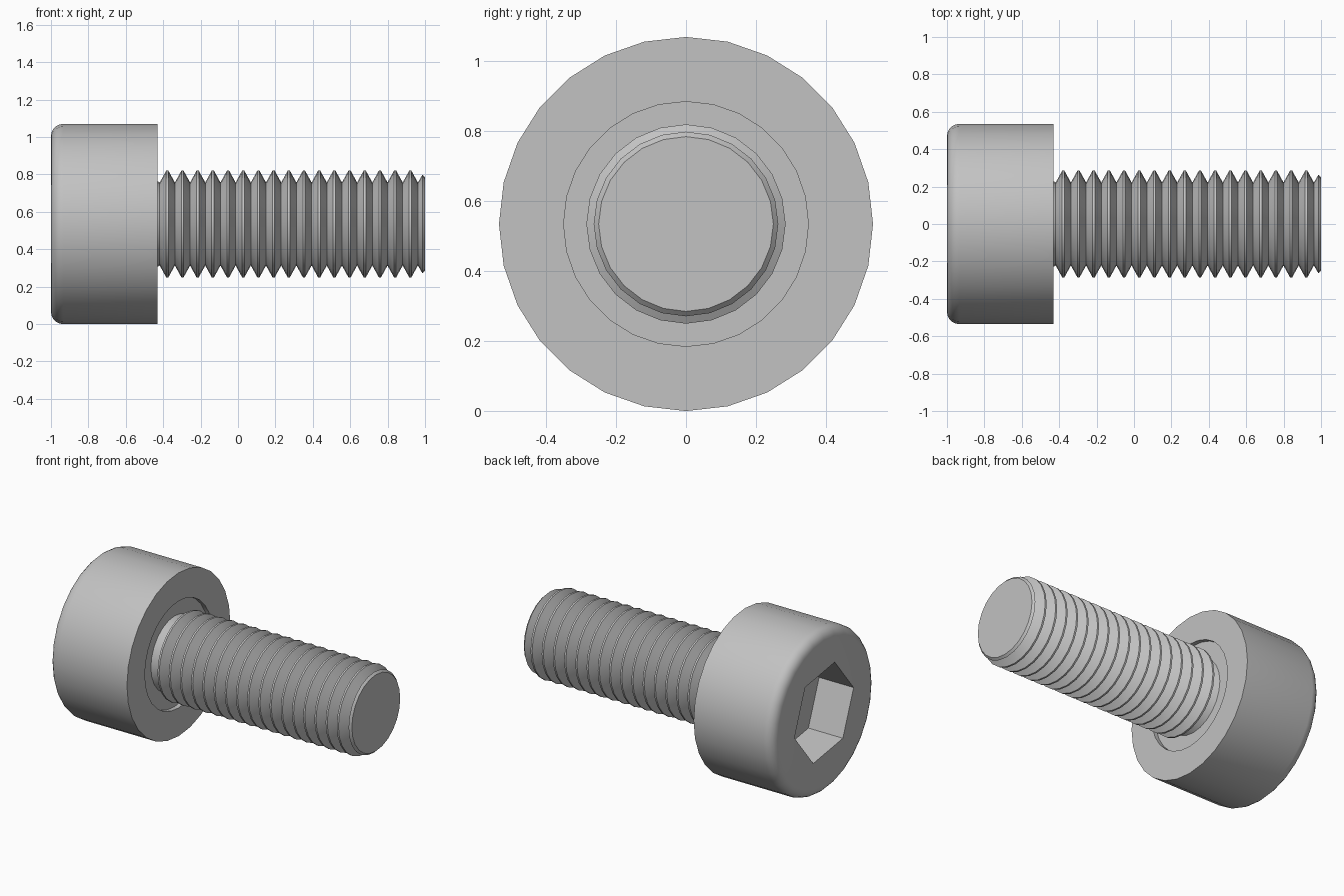
import bpy, bmesh, math

cube = bpy.data.objects.get("Cube")
if cube:
    bpy.data.objects.remove(cube, do_unlink=True)

AXIS_Z = 0.535
HEAD_R = 0.535
HEAD_END = -0.43

steel = bpy.data.materials.new("steel grey")
steel.use_nodes = True
colour = (0.54, 0.54, 0.54, 1)
steel.diffuse_color = colour
steel.node_tree.nodes["Principled BSDF"].inputs["Base Color"].default_value = colour


def lathe(name, profile, sides, turn=0.0):
    """Turn (x, radius) points about the long axis and cap both ends."""
    bm = bmesh.new()
    rings = []
    for x, r in profile:
        angles = [turn + math.tau * i / sides for i in range(sides)]
        rings.append([bm.verts.new((x, r * math.sin(a), AXIS_Z + r * math.cos(a)))
                      for a in angles])
    for a, b in zip(rings, rings[1:]):
        for i in range(sides):
            j = (i + 1) % sides
            bm.faces.new((a[i], a[j], b[j], b[i]))
    bm.faces.new(rings[0])
    bm.faces.new(rings[-1])
    bmesh.ops.recalc_face_normals(bm, faces=bm.faces)
    mesh = bpy.data.meshes.new(name)
    bm.to_mesh(mesh)
    bm.free()
    mesh.materials.append(steel)
    obj = bpy.data.objects.new(name, mesh)
    bpy.context.collection.objects.link(obj)
    return obj


def activate(obj):
    bpy.ops.object.select_all(action="DESELECT")
    obj.select_set(True)
    bpy.context.view_layer.objects.active = obj


# Cylinder head: rounded outer rim, shallow recess under the head
fillet = 0.065
steps = 5
head_profile = []
for i in range(steps + 1):
    a = math.pi / 2 * i / steps
    head_profile.append((-1 + fillet * (1 - math.sin(a)),
                         HEAD_R - fillet * (1 - math.cos(a))))
head_profile.reverse()
head_profile = sorted(head_profile)
recess_floor = HEAD_END - 0.03
head_profile += [(HEAD_END, HEAD_R), (HEAD_END, 0.35), (recess_floor, 0.35)]
head = lathe("cylinder_head", head_profile, 28)

# Hexagonal drive socket
socket = lathe("socket_cutter", [(-1.1, 0.31), (-0.75, 0.31)], 6, math.radians(-21))
socket.hide_render = True
cut = head.modifiers.new("socket", "BOOLEAN")
cut.operation = "DIFFERENCE"
cut.solver = "EXACT"
cut.object = socket
activate(head)
bpy.ops.object.modifier_apply(modifier=cut.name)
bpy.data.objects.remove(socket, do_unlink=True)

# Threaded shank: evenly spaced ridges with narrow flat crests
pitch = 0.0812
crest_r, root_r = 0.285, 0.222
flat = 0.006
thread = [(recess_floor - 0.01, 0.25)]
for i in range(17):
    crest = -0.378 + pitch * i
    thread += [(crest - pitch / 2, root_r), (crest - flat, crest_r), (crest + flat, crest_r)]
# Last root and chamfered tip
thread += [(crest + pitch / 2, root_r), (0.986, 0.264), (1.0, 0.25)]
shank = lathe("threaded_shank", thread, 24)

for obj in (head, shank):
    activate(obj)
    bpy.ops.object.shade_smooth_by_angle(angle=math.radians(30))
